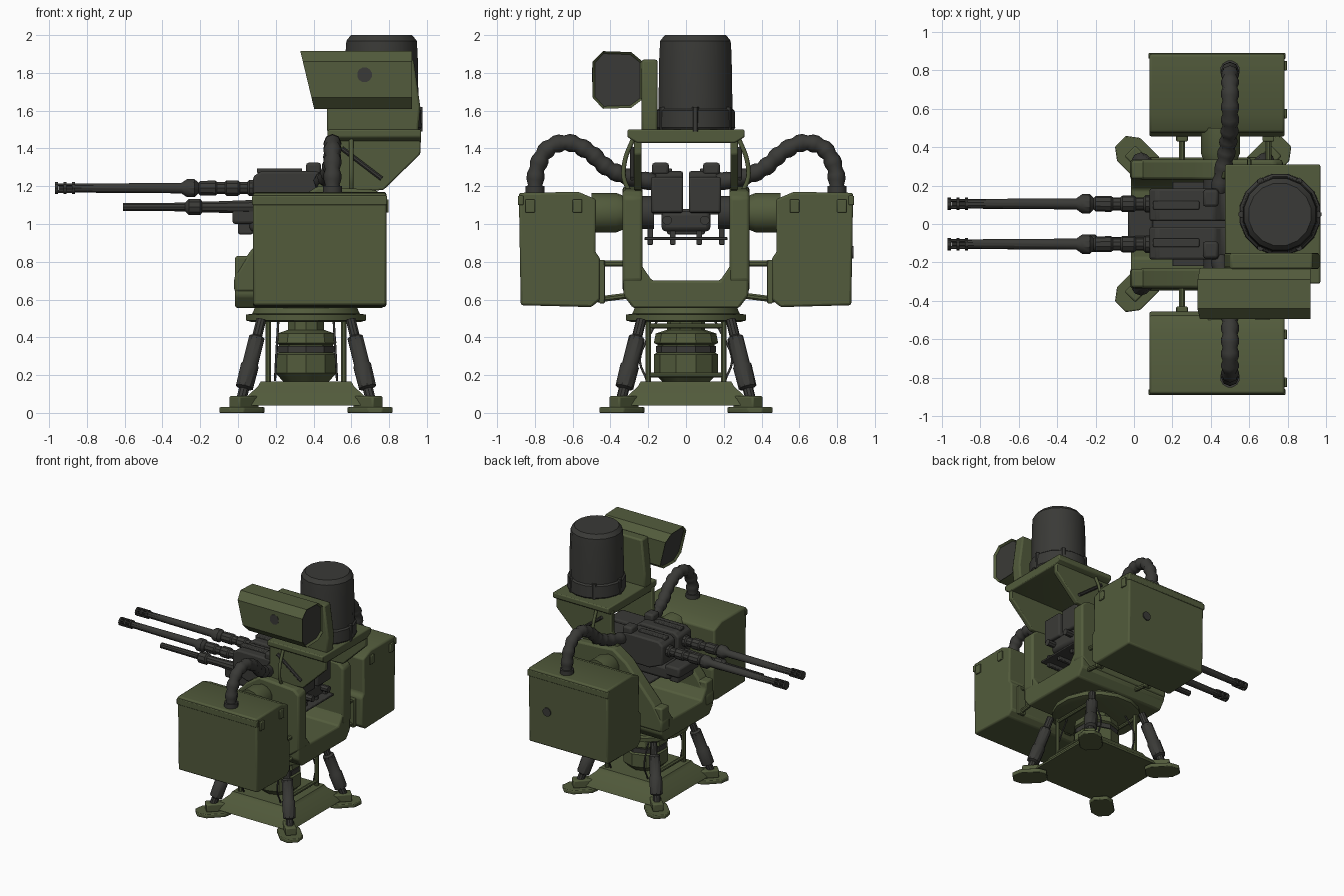
import bpy, bmesh, math
from mathutils import Vector

cube = bpy.data.objects.get("Cube")
if cube:
    bpy.data.objects.remove(cube, do_unlink=True)


def material(name, rgb):
    m = bpy.data.materials.new(name)
    m.use_nodes = True
    m.diffuse_color = (*rgb, 1)
    m.node_tree.nodes["Principled BSDF"].inputs["Base Color"].default_value = (*rgb, 1)
    return m


GREEN = material("olive green", (0.085, 0.105, 0.045))
DARK = material("dark gunmetal", (0.042, 0.042, 0.038))
parts = []


def finish(name, bm, mat, bevel=0):
    bmesh.ops.recalc_face_normals(bm, faces=bm.faces)
    me = bpy.data.meshes.new(name)
    bm.to_mesh(me)
    bm.free()
    ob = bpy.data.objects.new(name, me)
    bpy.context.collection.objects.link(ob)
    me.materials.append(mat)
    if bevel:
        mod = ob.modifiers.new("bevel", "BEVEL")
        mod.width = bevel
        mod.segments = 2
        mod.limit_method = "ANGLE"
    parts.append(ob)
    return ob


def prism(name, axis, pts, a, b, mat, bevel=0):
    """Extrude a 2D outline along one axis from a to b."""
    place = {"x": lambda p, d: (d, p[0], p[1]),
             "y": lambda p, d: (p[0], d, p[1]),
             "z": lambda p, d: (p[0], p[1], d)}[axis]
    bm = bmesh.new()
    ends = [[bm.verts.new(place(p, d)) for p in pts] for d in (a, b)]
    for ring in ends:
        bm.faces.new(ring)
    for i in range(len(pts)):
        j = (i + 1) % len(pts)
        bm.faces.new((ends[0][i], ends[0][j], ends[1][j], ends[1][i]))
    return finish(name, bm, mat, bevel)


def box(name, x, y, z, mat, bevel=0.01):
    outline = [(x[0], z[0]), (x[1], z[0]), (x[1], z[1]), (x[0], z[1])]
    return prism(name, "y", outline, y[0], y[1], mat, bevel)


def lathe(name, start, way, profile, mat, n=12):
    """Turn (distance, radius) pairs around the line from start."""
    turn = Vector((0, 0, 1)).rotation_difference(Vector(way))
    bm = bmesh.new()
    rings = []
    for d, r in profile:
        ring = []
        for k in range(n):
            a = math.tau * (k + 0.5) / n
            p = turn @ Vector((r * math.cos(a), r * math.sin(a), d))
            ring.append(bm.verts.new(Vector(start) + p))
        rings.append(ring)
    bm.faces.new(rings[0])
    bm.faces.new(rings[-1])
    for lo, hi in zip(rings, rings[1:]):
        for k in range(n):
            m = (k + 1) % n
            bm.faces.new((lo[k], lo[m], hi[m], hi[k]))
    return finish(name, bm, mat)


def rod(name, p, q, r, mat, n=8):
    way = Vector(q) - Vector(p)
    return lathe(name, p, way, [(0, r), (way.length, r)], mat, n)


def hose(name, pts, r, mat, ribs=0.82, steps=5):
    """Ribbed tube through a few points."""
    v = [Vector(p) for p in pts]
    v = [2 * v[0] - v[1]] + v + [2 * v[-1] - v[-2]]
    path = []
    for a, b, c, d in zip(v, v[1:], v[2:], v[3:]):
        for i in range(steps):
            t = i / steps
            path.append(0.5 * (2 * b + (c - a) * t + (2 * a - 5 * b + 4 * c - d) * t**2
                               + (3 * b - a - 3 * c + d) * t**3))
    path.append(v[-2])
    cu = bpy.data.curves.new(name, "CURVE")
    cu.dimensions = "3D"
    cu.bevel_depth = r
    cu.bevel_resolution = 2
    cu.use_fill_caps = True
    sp = cu.splines.new("POLY")
    sp.points.add(len(path) - 1)
    for i, p in enumerate(path):
        sp.points[i].co = (*p, 1)
        sp.points[i].radius = ribs if i % 3 == 2 else 1
    cu.materials.append(mat)
    ob = bpy.data.objects.new(name, cu)
    bpy.context.collection.objects.link(ob)


# Pedestal
CX = 0.36
lathe("base_plate", (CX, 0, 0), (0, 0, 1),
      [(0.04, 0.49), (0.075, 0.46), (0.14, 0.36), (0.165, 0.34)], GREEN, 4)
for sx in (-1, 1):
    for sy in (-1, 1):
        def at(u, v, k=0.36):
            return (CX + sx * (k + (u - v) * 0.707), sy * (k + (u + v) * 0.707))
        pad = [(0.1, 0.04), (0.04, 0.085), (-0.1, 0.085), (-0.15, 0.05)]
        pad += [(u, -v) for u, v in reversed(pad)]
        prism("foot_pad", "z", [at(u, v) for u, v in pad], 0, 0.03, GREEN, 0.006)
        lug = [(0.03, 0.04), (-0.12, 0.04), (-0.12, -0.04), (0.03, -0.04)]
        prism("foot_lug", "z", [at(u, v) for u, v in lug], 0.025, 0.09, GREEN, 0.01)
        low, top = Vector((*at(0, 0, 0.345), 0.06)), Vector((*at(0, 0, 0.235), 0.5))
        lathe("strut", low, top - low,
              [(0, 0.028), (0.07, 0.028), (0.08, 0.048), (0.2, 0.05), (0.21, 0.043),
               (0.36, 0.043), (0.37, 0.027), (0.46, 0.027)], DARK, 10)
        rod("post", (*at(0, 0, 0.2), 0.14), (*at(0, 0, 0.2), 0.52), 0.017, GREEN)
        hose("cable", [(*at(0.05, 0.03, 0.15), 0.17), (*at(0, 0.06, 0.2), 0.3),
                       (*at(-0.02, 0, 0.16), 0.5)], 0.006, DARK, 1)
    rod("top_rail", (CX + sx * 0.2, -0.2, 0.46), (CX + sx * 0.2, 0.2, 0.46), 0.015, GREEN)
    rod("low_rail", (CX + sx * 0.2, -0.2, 0.2), (CX + sx * 0.2, 0.2, 0.2), 0.015, GREEN)
lathe("slip_ring_drum", (CX, 0, 0), (0, 0, 1),
      [(0.16, 0.12), (0.21, 0.17), (0.31, 0.17), (0.32, 0.15), (0.36, 0.15), (0.37, 0.17),
       (0.42, 0.16), (0.44, 0.1), (0.5, 0.1)], GREEN, 10)
lathe("drum_band", (CX, 0, 0.32), (0, 0, 1), [(0, 0.16), (0.035, 0.16)], DARK, 10)
lathe("turntable", (CX, 0, 0), (0, 0, 1),
      [(0.48, 0.29), (0.49, 0.325), (0.52, 0.325), (0.525, 0.29), (0.57, 0.27)], GREEN, 16)

# Cradle: tub floor and two arms
tub = [(0.33, 0.83), (0.33, 0.62), (0.28, 0.555)]
tub = tub + [(-y, z) for y, z in reversed(tub)]
tub += [(-0.235, 0.83), (-0.235, 0.78), (-0.18, 0.7), (0.18, 0.7), (0.235, 0.78), (0.235, 0.83)]
prism("cradle_tub", "x", tub, -0.015, 0.77, GREEN, 0.012)
arm = [(-0.02, 0.64), (0.7, 0.64), (0.775, 0.7), (0.775, 1.14), (0.73, 1.18),
       (0.42, 1.2), (0.3, 1.12), (0.06, 0.85), (-0.02, 0.72)]
mast = [(0.4, 1.16), (0.47, 1.3), (0.47, 1.46), (0.965, 1.46), (0.965, 1.37), (0.77, 1.18)]

# Boxes, links and hoses on both sides
section = [(0.475, 1.13), (0.57, 1.17), (0.885, 1.165), (0.875, 0.57), (0.5, 0.56),
           (0.455, 0.6), (0.455, 0.82), (0.48, 0.85)]
for s in (-1, 1):
    prism("cradle_arm", "y", arm, s * 0.23, s * 0.335, GREEN, 0.015)
    prism("mast_side", "y", mast, s * 0.235, s * 0.275, GREEN, 0.008)
    rod("mast_cable", (0.55, s * 0.285, 1.4), (0.76, s * 0.285, 1.24), 0.013, DARK)
    hose("mast_pipe", [(0.6, s * 0.28, 1.45), (0.6, s * 0.32, 1.35), (0.6, s * 0.33, 1.25),
                       (0.6, s * 0.3, 1.17)], 0.012, GREEN, 1)
    prism("ammo_box", "x", [(s * y, z) for y, z in section], 0.08, 0.785, GREEN, 0.012)
    prism("box_lid_rim", "x", [(s * 0.86, 1.1), (s * 0.89, 1.1), (s * 0.89, 1.15),
                               (s * 0.86, 1.15)], 0.075, 0.79, GREEN, 0.006)
    for y in (0.55, 0.8):
        box("latch", (0.77, 0.798), sorted((s * y, s * (y + 0.05))), (1.06, 1.13), GREEN, 0.005)
    lathe("side_trunnion", (0.45, s * 0.32, 1.06), (0, s, 0),
          [(0, 0.085), (0.05, 0.105), (0.18, 0.105)], GREEN, 14)
    for x in (0.25, 0.7):
        rod("upper_link", (x, s * 0.31, 0.79), (x, s * 0.47, 0.79), 0.017, GREEN)
        rod("lower_link", (x, s * 0.31, 0.62), (x, s * 0.47, 0.6), 0.017, GREEN)
        box("link_plate", (x - 0.03, x + 0.03), sorted((s * 0.43, s * 0.46)), (0.58, 0.81), GREEN, 0.005)
    hose("feed_hose", [(0.5, s * 0.8, 1.15), (0.5, s * 0.79, 1.29), (0.5, s * 0.73, 1.4),
                       (0.5, s * 0.62, 1.43), (0.5, s * 0.51, 1.38), (0.49, s * 0.42, 1.3),
                       (0.47, s * 0.31, 1.25), (0.44, s * 0.16, 1.22)], 0.047, DARK)
    lathe("hose_collar", (0.5, s * 0.8, 1.15), (0, 0, 1), [(0, 0.052), (0.05, 0.052)], DARK)

    # Gun on this side
    y = s * 0.105
    lathe("barrel", (0.12, y, 1.19), (-1, 0, 0),
          [(0, 0.045), (0.06, 0.045), (0.07, 0.034), (0.11, 0.034), (0.12, 0.043), (0.18, 0.043),
           (0.19, 0.034), (0.23, 0.034), (0.24, 0.042), (0.32, 0.04), (0.33, 0.03), (0.35, 0.05),
           (0.39, 0.05), (0.42, 0.029), (0.99, 0.025), (1.0, 0.016), (1.07, 0.016)], DARK, 10)
    for d in (-0.88, -0.925, -0.97):
        lathe("muzzle_ring", (d, y, 1.19), (1, 0, 0), [(0, 0.033), (0.016, 0.033)], DARK, 10)
    for k in range(4):
        a = math.pi * (k + 0.5) / 2
        dy, dz = 0.025 * math.cos(a), 0.025 * math.sin(a)
        rod("muzzle_prong", (-0.965, y + dy, 1.19 + dz), (-0.87, y + dy, 1.19 + dz), 0.008, DARK, 6)
    body = [(0.08, 1.1), (0.08, 1.25), (0.12, 1.28), (0.42, 1.28), (0.46, 1.25), (0.7, 1.25),
            (0.7, 1.06), (0.2, 1.05)]
    prism("receiver", "y", body, s * 0.015, s * 0.185, DARK, 0.012)
    box("feed_cover", (0.36, 0.44), sorted((s * 0.09, s * 0.18)), (1.26, 1.325), DARK, 0.015)
    box("receiver_rib", (0.1, 0.34), sorted((s * 0.075, s * 0.12)), (1.27, 1.295), DARK, 0.006)
    rod("gun_trunnion", (0.45, s * 0.17, 1.06), (0.45, s * 0.29, 1.06), 0.09, DARK, 12)
    rod("charging_handle", (0.62, s * 0.1, 1.02), (0.74, s * 0.1, 1.02), 0.025, DARK)

# Lower single barrel and gun mount
lathe("lower_barrel", (0.1, -0.1, 1.09), (-1, 0, 0),
      [(0, 0.04), (0.2, 0.032), (0.29, 0.032), (0.3, 0.045), (0.36, 0.045), (0.38, 0.024),
       (0.71, 0.022)], DARK, 10)
box("gun_cradle", (0.06, 0.68), (-0.13, 0.13), (0.96, 1.07), DARK, 0.025)
box("cradle_tray", (0.2, 0.7), (-0.22, 0.22), (0.915, 0.93), DARK, 0.004)
box("ejector_chute", (-0.03, 0.1), (-0.13, 0.13), (1.0, 1.08), DARK, 0.015)
box("ejector_lip", (0.0, 0.08), (-0.1, 0.1), (0.945, 1.02), DARK, 0.01)
for y in (-0.19, -0.07, 0.07, 0.19):
    box("tray_foot", (0.4, 0.66), (y - 0.015, y + 0.015), (0.89, 0.98), DARK, 0.005)

# Mast deck and sensor bracket
deck = [(-0.31, 1.5), (-0.31, 1.46), (-0.26, 1.43), (0.26, 1.43), (0.31, 1.46), (0.31, 1.5)]
prism("mast_deck", "x", deck, 0.475, 0.97, GREEN, 0.008)
bracket = [(0.47, 1.49), (0.955, 1.49), (0.965, 1.62), (0.93, 1.87), (0.5, 1.87), (0.47, 1.6)]
prism("sensor_bracket", "y", bracket, -0.235, -0.15, GREEN, 0.012)

# Radar dome
lathe("dome", (0.76, 0.05, 0), (0, 0, 1),
      [(1.49, 0.2), (1.51, 0.215), (1.6, 0.212), (1.61, 0.2), (1.9, 0.195), (1.97, 0.19),
       (2.0, 0.165)], DARK, 16)
for k in range(6):
    a = math.tau * k / 6
    rod("dome_bolt", (0.76 + 0.2 * math.cos(a), 0.05 + 0.2 * math.sin(a), 1.49),
        (0.76 + 0.2 * math.cos(a), 0.05 + 0.2 * math.sin(a), 1.62), 0.018, DARK, 6)

# Sensor housing with slanted hood and recessed dark windows
octagon = [(-0.44, 1.915), (-0.29, 1.91), (-0.23, 1.86), (-0.23, 1.66), (-0.29, 1.615),
           (-0.44, 1.61), (-0.495, 1.67), (-0.495, 1.86)]
sensor = prism("sensor_housing", "x", octagon, 0.33, 0.92, GREEN)
sensor.data.materials.append(DARK)
bm = bmesh.new()
bm.from_mesh(sensor.data)
for v in bm.verts:
    if v.co.x < 0.5:
        v.co.x += (1.915 - v.co.z) * 0.24
bm.normal_update()
ends = [f for f in bm.faces if abs(f.normal.x) > 0.7]
bmesh.ops.inset_individual(bm, faces=ends, thickness=0.014, depth=-0.015)
for f in ends:
    f.material_index = 1
bm.to_mesh(sensor.data)
bm.free()
rod("sensor_port", (0.67, -0.498, 1.79), (0.67, -0.49, 1.79), 0.04, DARK, 12)
rod("box_port", (0.62, 0.875, 0.85), (0.62, 0.888, 0.85), 0.035, DARK, 12)

# Soft shading with sharp edges kept
bpy.ops.object.select_all(action="DESELECT")
for ob in parts:
    ob.select_set(True)
bpy.context.view_layer.objects.active = parts[0]
bpy.ops.object.shade_smooth_by_angle(angle=math.radians(35))
